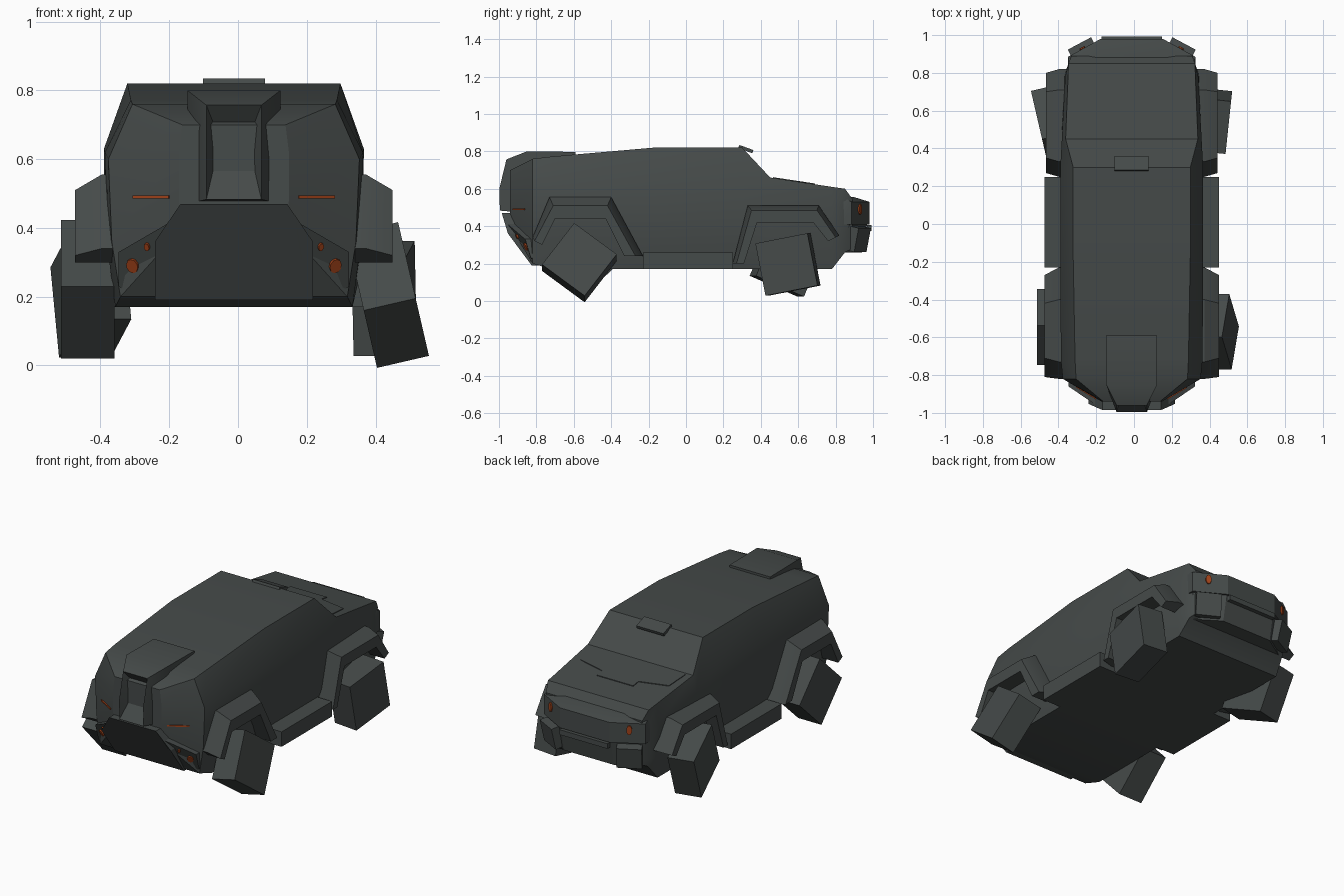
import bpy, bmesh, math
from mathutils import Matrix, Vector, Euler

if "Cube" in bpy.data.objects:
    bpy.data.objects.remove(bpy.data.objects["Cube"])

CX = -0.012  # the body sits slightly left of centre


def material(name, rgb):
    m = bpy.data.materials.new(name)
    m.diffuse_color = (*rgb, 1)
    m.use_nodes = True
    m.node_tree.nodes["Principled BSDF"].inputs["Base Color"].default_value = m.diffuse_color
    return m


GREY = material("dark grey green", (0.060, 0.069, 0.067))
ORANGE = material("burnt orange", (0.36, 0.055, 0.01))


def finish(name, bm, mat):
    bmesh.ops.recalc_face_normals(bm, faces=bm.faces)
    me = bpy.data.meshes.new(name)
    bm.to_mesh(me)
    bm.free()
    me.materials.append(mat)
    ob = bpy.data.objects.new(name, me)
    bpy.context.collection.objects.link(ob)
    bpy.ops.object.select_all(action='DESELECT')
    ob.select_set(True)
    bpy.context.view_layer.objects.active = ob
    bpy.ops.object.shade_smooth_by_angle(angle=math.radians(28))
    return ob


def loft(name, rings, mat=GREY, cap_end=True, extra=None):
    """Skin equal-length rings of points and cap the ends."""
    bm = bmesh.new()
    vs = [[bm.verts.new(p) for p in r] for r in rings]
    n = len(rings[0])
    for a, b in zip(vs, vs[1:]):
        for i in range(n):
            bm.faces.new((a[i], a[(i + 1) % n], b[(i + 1) % n], b[i]))
    bm.faces.new(vs[0])
    if cap_end:
        bm.faces.new(vs[-1])
    if extra:
        extra(bm, vs[-1])
    return finish(name, bm, mat)


def box(name, loc, size, rot=(0, 0, 0), mat=GREY):
    bm = bmesh.new()
    mx = (Matrix.Translation(loc) @ Euler([math.radians(a) for a in rot]).to_matrix().to_4x4()
          @ Matrix.Diagonal((*size, 1)))
    bmesh.ops.create_cube(bm, size=1, matrix=mx)
    return finish(name, bm, mat)


def lamp(name, loc, normal, rx, rz):
    """Thin oval plate facing along a normal."""
    bm = bmesh.new()
    q = Vector(normal).to_track_quat('Z', 'Y').to_matrix().to_4x4()
    mx = Matrix.Translation(loc) @ q @ Matrix.Diagonal((rx, rz, 1, 1))
    bmesh.ops.create_cone(bm, cap_ends=True, segments=10, radius1=1, radius2=1,
                          depth=0.009, matrix=mx)
    return finish(name, bm, ORANGE)


# Main body: half sections (y, then x/z from sill to roof), mirrored into rings
stations = [
    (-.94, (.15, .40), (.16, .48), (.16, .62), (.15, .70)),
    (-.82, (.33, .20), (.355, .36), (.365, .60), (.295, .76)),
    (-.72, (.345, .17), (.37, .36), (.375, .62), (.30, .772)),
    (-.17, (.345, .17), (.375, .30), (.378, .63), (.31, .82)),
    (.30, (.345, .17), (.375, .30), (.378, .63), (.31, .82)),
    (.45, (.345, .17), (.37, .30), (.37, .56), (.35, .66)),
    (.78, (.345, .17), (.36, .30), (.352, .50), (.337, .61)),
    (.85, (.33, .26), (.335, .30), (.335, .50), (.335, .60)),
    (.89, (.31, .28), (.31, .30), (.31, .50), (.32, .545)),
]
loft("body", [[(CX + x, y, z) for x, z in half] + [(CX - x, y, z) for x, z in reversed(half)]
              for y, *half in stations])


# Central front pod with a wedge-shaped recess
def pod_ring(h, pts):
    return ([(CX - h, y, z) for y, z in pts] + [(CX + h, y, z) for y, z in reversed(pts)])


def recess(bm, r):
    tl, ml, bl, br, mr, tr = r
    pl, pr = [bm.verts.new((CX + s * .04, -.88, .655)) for s in (-1, 1)]
    for f in ((tl, tr, pr, pl), (pl, pr, br, bl), (tl, pl, ml), (ml, pl, bl),
              (tr, mr, pr), (mr, br, pr)):
        bm.faces.new(f)


loft("front_pod", [
    pod_ring(.135, [(-.59, .797), (-.59, .70), (-.59, .60)]),
    pod_ring(.135, [(-.85, .80), (-.85, .62), (-.85, .47)]),
    pod_ring(.08, [(-.96, .757), (-.998, .60), (-.995, .483)]),
], cap_end=False, extra=recess)

# Lower front plate, sloping under the nose
plate = [(-.155, -.985, .47), (.155, -.985, .47), (.23, -.952, .36), (.23, -.825, .19),
         (-.23, -.825, .19), (-.23, -.952, .36)]
loft("front_bumper", [[(CX + x, y, z) for x, y, z in plate],
                      [(CX + x, -.70, z) for x, y, z in plate]])

wing = [(.18, -.965, .42), (.335, -.86, .33), (.335, -.83, .23), (.30, -.81, .205),
        (.21, -.83, .21)]
front_arch = [[(-.82, .34), (-.73, .555), (-.40, .555), (-.23, .24)],
              [(-.81, .32), (-.71, .51), (-.42, .51), (-.27, .24)],
              [(-.77, .30), (-.70, .44), (-.43, .44), (-.33, .24)]]
rear_arch = [[(.25, .20), (.33, .51), (.71, .51), (.82, .35)],
             [(.27, .20), (.35, .485), (.70, .485), (.80, .34)],
             [(.31, .20), (.38, .42), (.68, .42), (.76, .32)]]

for s, side in ((-1, "left"), (1, "right")):
    # Bumper corners and their lamps
    loft(f"front_corner_{side}", [[(CX + s * x, y, z) for x, y, z in wing],
                                  [(CX + s * x, -.72, z) for x, y, z in wing]])
    n = (s * .336, -.838, -.43)
    lamp(f"front_lamp_{side}", (CX + s * .295, -.856, .29), n, .018, .022)
    lamp(f"front_small_lamp_{side}", (CX + s * .253, -.903, .345), n, .008, .012)
    # Thin orange strip on the front panel
    box(f"front_strip_{side}", (CX + s * .24, -.893, .49), (.122, .009, .008),
        (0, 0, s * 31), ORANGE)
    # Flared wheel arches
    for name, (o, m, i), w in (("front", front_arch, .462), ("rear", rear_arch, .455)):
        loft(f"{name}_arch_{side}", [
            [(CX + s * x, *p) for x, p in
             ((.32, a), (.385, a), (w, b), (w, c), (.32, c))]
            for a, b, c in zip(o, m, i)])
    # Side step between the arches
    box(f"side_step_{side}", (CX + s * .40, .01, .215), (.126, .48, .09))
    # Rear corner panel and lamp on the angled bumper face
    box(f"rear_corner_panel_{side}", (CX + s * .25, .905, .335), (.14, .09, .13),
        (-12, 0, -s * 28))
    lamp(f"rear_lamp_{side}", (CX + s * .262, .931, .49), (s * .48, .88, 0), .016, .028)


# Rear bumper: upper band and tapered lower part
def rear_ring(z, back, h=.337):
    return [(CX + x, y, z) for x, y in
            ((-h, .84), (h, .84), (h, back - .095), (.165, back), (-.165, back), (-h, back - .095))]


loft("rear_bumper_band", [rear_ring(.41, .98), rear_ring(.53, .98), rear_ring(.555, .90, .325)])
loft("rear_bumper_lower", [rear_ring(.26, .94, .31), rear_ring(.41, .968, .325)])
box("rear_bumper_strip", (CX, .98, .39), (.32, .025, .03))


# Raised hood panel and the small plate at the top of the screen
def hood(y):
    return .66 - (y - .45) * .15


outline = [(.31, .465), (.295, .60), (.12, .64), (.12, .69)]
outline = outline + [(-x, y) for x, y in reversed(outline)]
loft("hood_panel", [[(CX + x, y, hood(y) + d) for x, y in outline] for d in (-.01, .004)])
box("screen_top_plate", (CX, .32, .812), (.18, .08, .018), (-20, 0, 0))

# Knocked-about block wheels: position and rotation
for name, loc, rot in (
        ("front_right_wheel", (.435, -.57, .205), (-37, -13, 0)),
        ("front_left_wheel", (-.437, -.545, .222), (43, 0, 0)),
        ("rear_right_wheel", (.425, .545, .195), (11, 0, -6)),
        ("rear_left_wheel", (-.428, .54, .21), (-23, 0, 13))):
    box(name, loc, (.155, .285, .285), rot)
